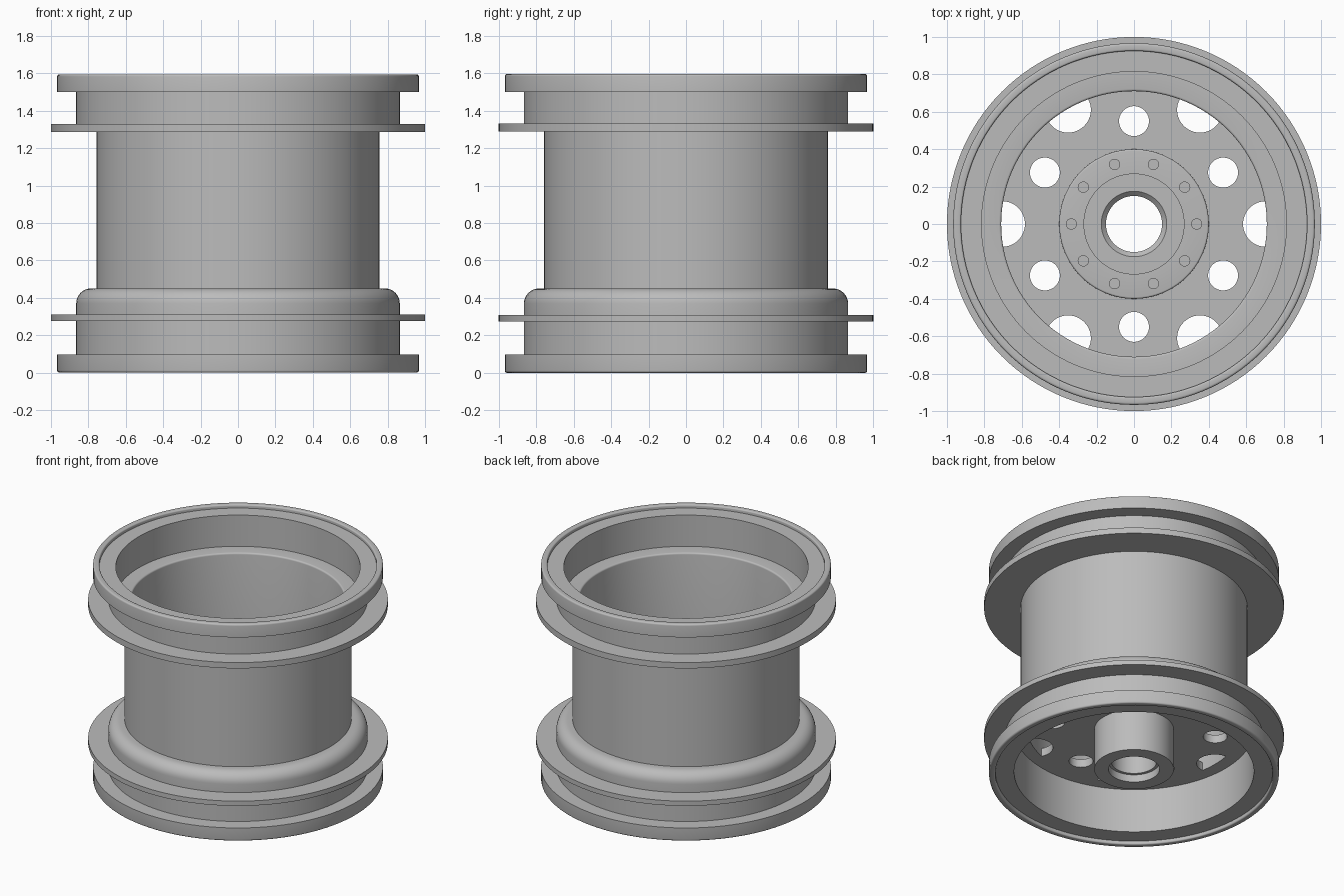
import bpy, bmesh, math

SEG = 128

cube = bpy.data.objects.get("Cube")
if cube:
    bpy.data.objects.remove(cube, do_unlink=True)

grey = bpy.data.materials.new("metal grey")
grey.use_nodes = True
grey.diffuse_color = (0.5, 0.5, 0.5, 1)
grey.node_tree.nodes["Principled BSDF"].inputs["Base Color"].default_value = grey.diffuse_color


def activate(obj):
    bpy.ops.object.select_all(action="DESELECT")
    obj.select_set(True)
    bpy.context.view_layer.objects.active = obj


def finish(bm, name):
    bmesh.ops.recalc_face_normals(bm, faces=bm.faces)
    mesh = bpy.data.meshes.new(name)
    bm.to_mesh(mesh)
    bm.free()
    obj = bpy.data.objects.new(name, mesh)
    bpy.context.collection.objects.link(obj)
    mesh.materials.append(grey)
    return obj


def smooth(obj):
    activate(obj)
    bpy.ops.object.shade_smooth_by_angle(angle=math.radians(35))


def revolve(name, profile):
    """Turn a closed (radius, height) outline about the z axis."""
    bm = bmesh.new()
    rings = []
    for i in range(SEG):
        a = 2 * math.pi * i / SEG
        rings.append([bm.verts.new((r * math.cos(a), r * math.sin(a), z)) for r, z in profile])
    n = len(profile)
    for i in range(SEG):
        p, q = rings[i], rings[(i + 1) % SEG]
        for j in range(n):
            k = (j + 1) % n
            bm.faces.new((p[j], q[j], q[k], p[k]))
    return finish(bm, name)


def round_corner(r, z, rad, start, steps=4):
    """Quarter arc about (r, z), starting at an angle in degrees."""
    return [(r + rad * math.cos(math.radians(start + 90 * i / steps)),
             z + rad * math.sin(math.radians(start + 90 * i / steps))) for i in range(steps + 1)]


def cylinders(name, count, ring, rad, low, high, offset, seg=48):
    """A ring of upright cylinders in one object."""
    bm = bmesh.new()
    for i in range(count):
        a = offset + 2 * math.pi * i / count
        made = bmesh.ops.create_cone(bm, cap_ends=True, segments=seg, radius1=rad,
                                     radius2=rad, depth=high - low)
        bmesh.ops.translate(bm, verts=made["verts"],
                            vec=(ring * math.cos(a), ring * math.sin(a), (low + high) / 2))
    return finish(bm, name)


# Rim shell: lips, flanges, rounded shoulder and barrel in one outline
shell = [(0.8, 0.025), (0.925, 0.025)]
shell += round_corner(0.935, 0.01, 0.01, 180)
shell += round_corner(0.955, 0.012, 0.012, 270)
shell += [(0.967, 0.097), (0.865, 0.097), (0.865, 0.275), (1.0, 0.275), (1.0, 0.31), (0.865, 0.31)]
shell += round_corner(0.785, 0.37, 0.08, 0, 8)
shell += [(0.757, 0.45), (0.757, 1.287), (1.0, 1.287), (1.0, 1.33), (0.865, 1.33),
          (0.865, 1.5), (0.967, 1.5)]
shell += round_corner(0.955, 1.583, 0.012, 0)
shell += round_corner(0.935, 1.585, 0.01, 90)
shell += [(0.925, 1.57), (0.815, 1.57), (0.815, 1.34)]
shell += round_corner(0.722, 1.328, 0.012, 90)
shell += [(0.71, 0.35), (0.8, 0.35)]
smooth(revolve("rim_shell", shell))

# Centre disc with two rings of round openings
disc = revolve("centre_disc", [(0.2, 0.35), (0.71, 0.35), (0.71, 0.41), (0.2, 0.41)])
for cutter in (cylinders("small_hole_cutter", 6, 0.55, 0.08, 0.2, 0.6, math.pi / 6),
               cylinders("large_hole_cutter", 6, 0.705, 0.122, 0.2, 0.6, 0)):
    cutter.hide_render = True
    mod = disc.modifiers.new("holes", "BOOLEAN")
    mod.operation = "DIFFERENCE"
    mod.solver = "EXACT"
    mod.object = cutter
    activate(disc)
    bpy.ops.object.modifier_apply(modifier=mod.name)
    bpy.data.objects.remove(cutter, do_unlink=True)
smooth(disc)

# Hub: hanging tube, mounting flange and stepped bore
hub = [(0.17, 0.045), (0.265, 0.045), (0.265, 0.36), (0.4, 0.36)]
hub += round_corner(0.39, 0.44, 0.01, 0)
hub += [(0.27, 0.45), (0.27, 0.47), (0.175, 0.47), (0.15, 0.445), (0.15, 0.1), (0.17, 0.1)]
smooth(revolve("hub", hub))

# Bolts round the flange
smooth(cylinders("hub_bolts", 10, 0.335, 0.03, 0.44, 0.47, 0, 24))
